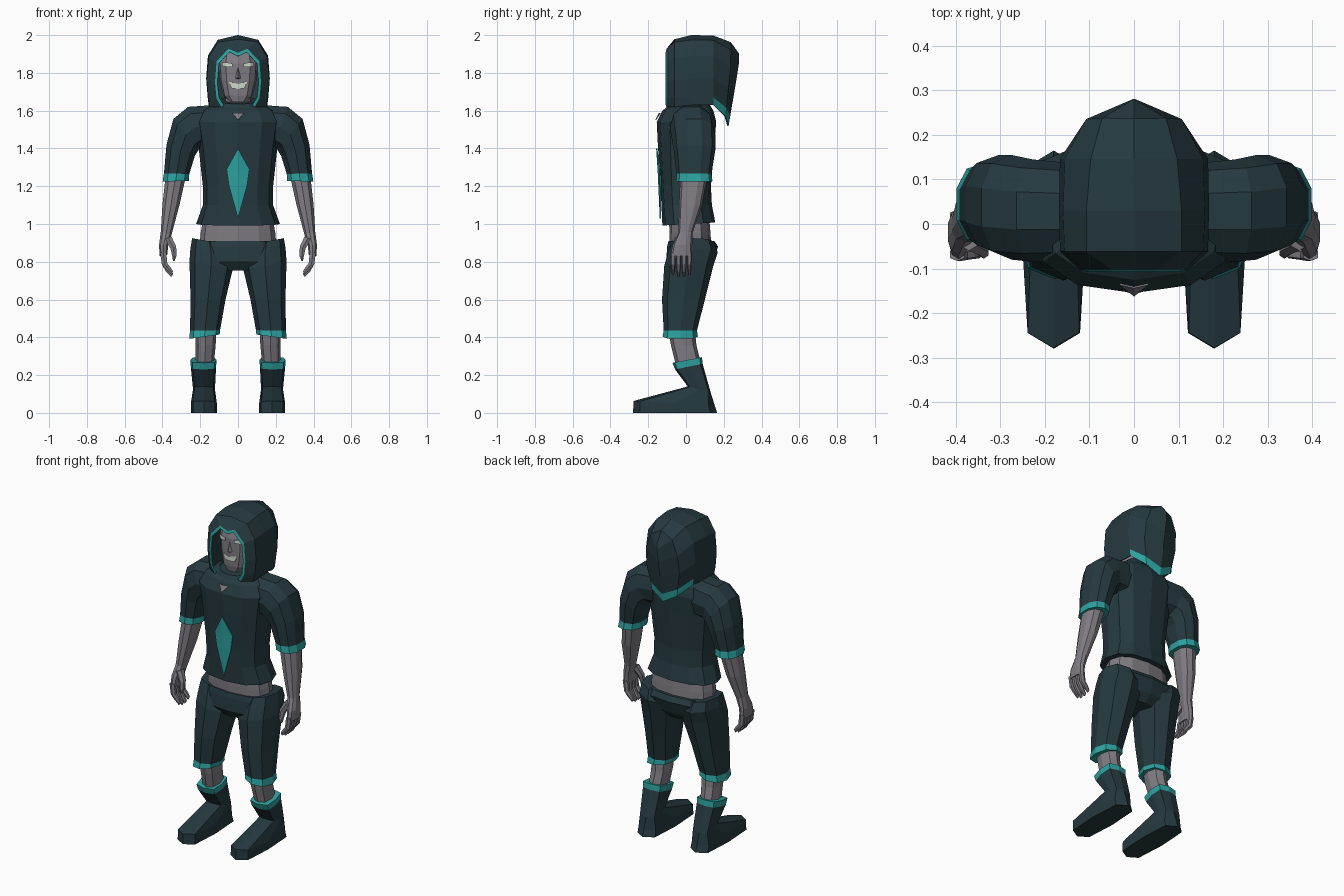
import bpy, bmesh, math

def material(name, rgb):
    m = bpy.data.materials.new(name)
    m.diffuse_color = (*rgb, 1)
    return m

CLOTH = material("dark_cloth", (0.019, 0.042, 0.051))
TRIM = material("teal_trim", (0.026, 0.36, 0.35))
SKIN = material("grey_skin", (0.215, 0.205, 0.23))
PALE = material("pale_glow", (0.62, 0.70, 0.60))

def make(name, verts, faces, mats, mirror=False, thick=0, index=None):
    """Mesh object with optional mirroring, thickness and face colours."""
    me = bpy.data.meshes.new(name)
    me.from_pydata(verts, [], faces)
    for m in mats:
        me.materials.append(m)
    if index:
        for p, i in zip(me.polygons, index):
            p.material_index = i
    bm = bmesh.new()
    bm.from_mesh(me)
    bmesh.ops.recalc_face_normals(bm, faces=bm.faces)
    bm.to_mesh(me)
    bm.free()
    ob = bpy.data.objects.new(name, me)
    bpy.context.collection.objects.link(ob)
    if mirror:
        mod = ob.modifiers.new("mirror", 'MIRROR')
        mod.merge_threshold = 0.0005
    if thick:
        mod = ob.modifiers.new("thickness", 'SOLIDIFY')
        mod.thickness = thick
        mod.offset = 0
    return ob

def power(v, e):
    return math.copysign(abs(v) ** e, v) if abs(v) > 1e-6 else 0.0

def loft(name, rings, mats, n=10, e=0.85, mirror=False, trim_bands=()):
    """Ring: outer x,z, inner x,z, front y, back y, optional rise to the back."""
    verts, faces, index = [], [], []
    for r in rings:
        xo, zo, xi, zi, yf, yb = r[:6]
        dz = r[6] if len(r) > 6 else 0
        for i in range(n):
            a = 2 * math.pi * i / n
            s, c = power(math.sin(a), e), power(math.cos(a), e)
            verts.append(((xo + xi) / 2 + s * (xo - xi) / 2,
                          (yf + yb) / 2 - c * (yb - yf) / 2,
                          (zo + zi) / 2 + s * (zo - zi) / 2 - c * dz))
    for k in range(len(rings) - 1):
        for i in range(n):
            j = (i + 1) % n
            faces.append((k * n + i, k * n + j, k * n + n + j, k * n + n + i))
            index.append(1 if k in trim_bands else 0)
    faces += [tuple(range(n)), tuple(range(len(verts) - n, len(verts)))]
    index += [1 if 0 in trim_bands else 0, 1 if len(rings) - 2 in trim_bands else 0]
    return make(name, verts, faces, mats, mirror, 0, index)

def body(name, rings, mat, **kw):
    """Loft centred on x = 0. Ring: half width, z, front y, back y, rise."""
    return loft(name, [(r[0], r[1], -r[0], r[1], *r[2:]) for r in rings], [mat], **kw)

# Torso, collar and bare waist
body("shirt_body", [(.222, 1.0, -.125, .155, .008), (.186, 1.10, -.13, .137),
                    (.186, 1.2, -.135, .132), (.21, 1.42, -.149, .15),
                    (.23, 1.54, -.155, .16), (.20, 1.60, -.125, .145),
                    (.13, 1.64, -.07, .12)], CLOTH, n=12)
body("collar", [(.15, 1.61, -.12, .13, .02), (.10, 1.655, -.095, .11, .02)], CLOTH, n=12)
body("waist", [(.205, .86, -.085, .135), (.198, .95, -.088, .13),
               (.178, 1.06, -.09, .12)], SKIN, n=12)
make("neck_notch", [(0, -.161, 1.55), (.032, -.135, 1.588), (0, -.142, 1.588)],
     [(0, 1, 2)], [SKIN], True, .004)

# Chest diamond, folded along its centre ridge
make("chest_diamond", [(0, -.155, 1.40), (.06, -.137, 1.29), (.047, -.136, 1.2),
                       (0, -.136, 1.03), (0, -.147, 1.28)],
     [(0, 1, 4), (1, 2, 4), (2, 3, 4)], [TRIM], True, .006)

# Sleeves curve from the shoulder down to a teal cuff
loft("sleeve", [(.12, 1.635, .13, 1.40, -.08, .135), (.265, 1.625, .19, 1.40, -.085, .145),
                (.345, 1.56, .205, 1.39, -.08, .155), (.382, 1.42, .225, 1.36, -.065, .155),
                (.395, 1.268, .255, 1.265, -.05, .135), (.402, 1.225, .257, 1.228, -.052, .14)],
     [CLOTH, TRIM], mirror=True, trim_bands=(4,))

# Arms and hands
loft("arm", [(.385, 1.26, .272, 1.26, -.03, .115), (.402, 1.10, .308, 1.10, -.037, .085),
             (.41, .96, .35, .945, -.04, .035), (.419, .89, .368, .89, -.07, .033),
             (.416, .83, .374, .835, -.082, .032)], [SKIN], mirror=True)
for f in range(4):
    y = -.083 + f * .029
    tip = .012 if f in (0, 3) else 0
    loft(f"finger_{f + 1}", [(.415, .85, .378, .85, y, y + .028),
                             (.405, .785, .372, .79, y, y + .027),
                             (.382, .745 + tip, .357, .762 + tip, y + .003, y + .026),
                             (.352, .718 + tip, .343, .738 + tip, y + .006, y + .022)],
         [SKIN], n=6, mirror=True)
loft("thumb", [(.392, .92, .35, .935, -.06, -.01), (.36, .87, .325, .88, -.072, -.03),
               (.35, .83, .325, .83, -.078, -.045), (.345, .805, .335, .805, -.072, -.052)],
     [SKIN], n=6, mirror=True)

# Trousers: hips plus two tapering legs with teal cuffs
body("trouser_hips", [(.10, .755, -.075, .10), (.215, .80, -.105, .14),
                      (.238, .88, -.10, .17), (.225, .91, -.093, .15)], CLOTH, n=12)
loft("trouser_leg", [(.243, .925, .06, .89, -.07, .145), (.252, .87, .035, .83, -.095, .168),
                     (.257, .80, .028, .76, -.115, .145), (.251, .60, .066, .60, -.127, .10),
                     (.254, .435, .095, .438, -.118, .058), (.258, .392, .097, .415, -.124, .063)],
     [CLOTH, TRIM], n=8, mirror=True, trim_bands=(4,))

# Shins
loft("shin", [(.228, .46, .115, .46, -.10, .045), (.224, .36, .118, .36, -.08, .055),
              (.226, .24, .13, .24, -.05, .085)], [SKIN], n=8, mirror=True)

# Boots: shaft opens into a long, square-sided foot
loft("boot", [(.252, .28, .113, .28, -.072, .085, .015), (.25, .245, .116, .245, -.058, .088, .015),
              (.238, .125, .122, .125, .01, .13, -.015), (.25, .05, .112, .05, -.278, .153, -.013),
              (.25, 0, .11, 0, -.28, .165)],
     [CLOTH, TRIM], n=8, e=.5, mirror=True, trim_bands=(0,))

# Neck and head
body("neck", [(.075, 1.55, -.07, .07), (.068, 1.70, -.05, .07)], SKIN, n=10)
body("head", [(.045, 1.645, -.068, .03), (.078, 1.68, -.076, .08), (.098, 1.76, -.08, .12),
              (.105, 1.85, -.08, .14), (.09, 1.93, -.06, .13)], SKIN, n=12, e=.7)
make("nose", [(0, -.08, 1.83), (0, -.096, 1.775), (.016, -.076, 1.772), (0, -.078, 1.765)],
     [(0, 1, 2), (1, 3, 2)], [SKIN], True)
make("eye", [(.03, -.082, 1.832), (.064, -.076, 1.832), (.082, -.058, 1.836),
             (.082, -.058, 1.856), (.064, -.076, 1.856), (.03, -.082, 1.85)],
     [(0, 1, 4, 5), (1, 2, 3, 4)], [PALE], True, .004)
make("mouth", [(0, -.083, 1.715), (.035, -.08, 1.719), (.048, -.077, 1.752), (0, -.084, 1.742)],
     [(0, 1, 2, 3)], [PALE], True, .004)

# Hood: arches from the face opening to the back ridge (y, lean, half arch of x,z)
arches = [
    (-.104, 0, [(.075, 1.63), (.10, 1.67), (.108, 1.75), (.10, 1.85), (.045, 1.91), (0, 1.888)]),
    (-.10, 0, [(.086, 1.62), (.112, 1.665), (.12, 1.75), (.112, 1.86), (.05, 1.926), (0, 1.905)]),
    (-.06, 0, [(.145, 1.62), (.155, 1.67), (.163, 1.76), (.153, 1.88), (.105, 1.96), (0, 1.975)]),
    (.03, 0, [(.152, 1.63), (.157, 1.67), (.165, 1.77), (.156, 1.89), (.105, 1.972), (0, 1.997)]),
    (.145, 0, [(.145, 1.63), (.15, 1.67), (.163, 1.77), (.152, 1.89), (.095, 1.97), (0, 1.994)]),
    (.235, .1, [(.085, 1.57), (.09, 1.615), (.11, 1.72), (.105, 1.83), (.07, 1.92), (0, 1.96)]),
    (.278, .17, [(0, 1.52), (0, 1.57), (0, 1.68), (0, 1.78), (0, 1.86), (0, 1.90)]),
]
verts = [(x, y - lean * max(0, 1.85 - z), z) for y, lean, arch in arches for x, z in arch]
faces, index = [], []
for k in range(len(arches) - 1):
    for j in range(5):
        a = k * 6 + j
        faces.append((a, a + 1, a + 7, a + 6))
        # teal on the face edge and on the hem at the back
        index.append(1 if k == 0 or (j == 0 and k >= 4) else 0)
make("hood", verts, faces, [CLOTH, TRIM], True, .007, index)
